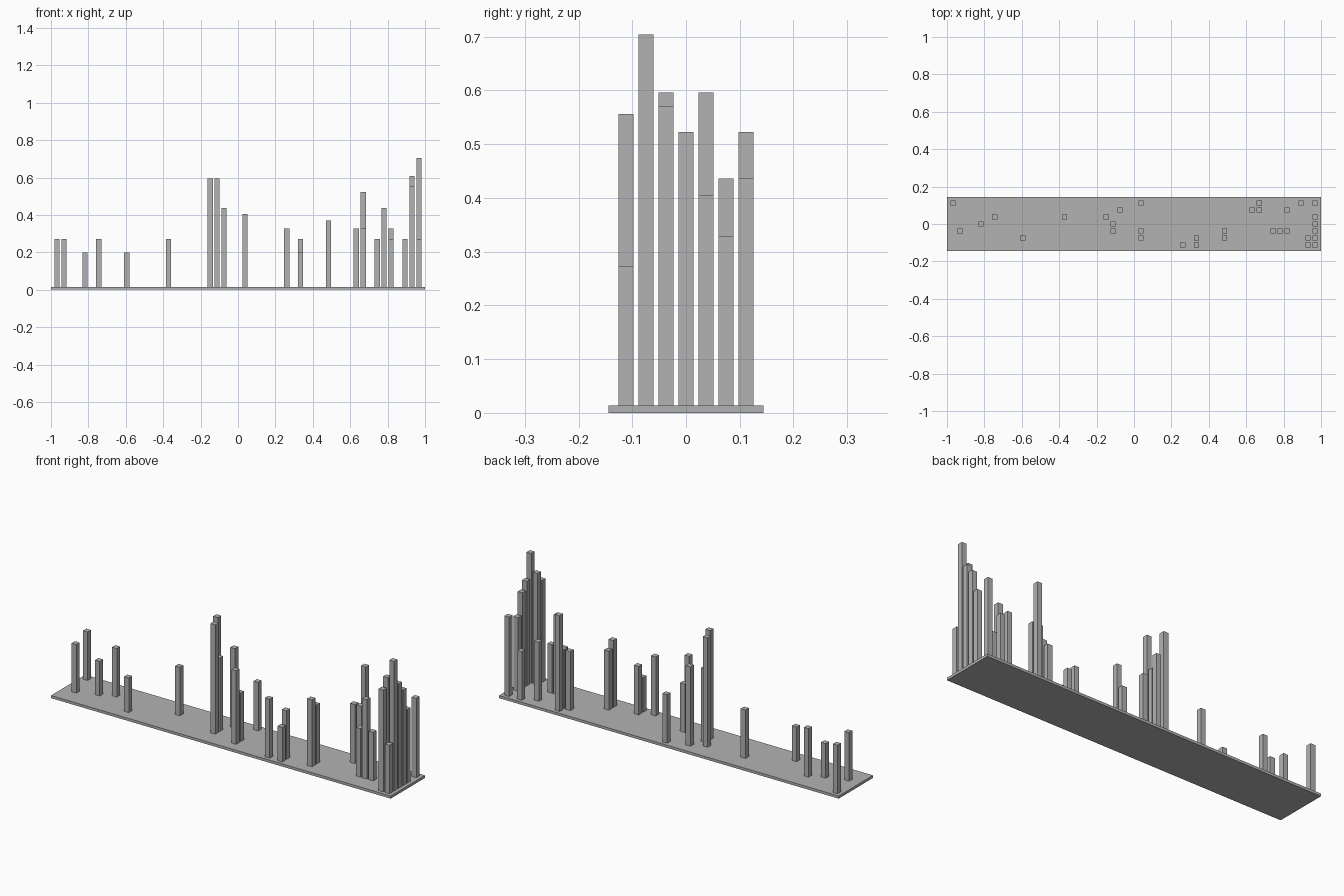
import bpy
import bmesh
from mathutils import Matrix, Vector

default_cube = bpy.data.objects.get("Cube")
if default_cube:
    bpy.data.objects.remove(default_cube, do_unlink=True)

# One plain grey for the whole model
grey = bpy.data.materials.new("plain grey")
grey.use_nodes = True
colour = (0.448, 0.448, 0.448, 1.0)
grey.diffuse_color = colour
grey.node_tree.nodes["Principled BSDF"].inputs["Base Color"].default_value = colour

CELL = 0.0372        # spacing of the grid the bars stand on
BAR_WIDTH = 0.028
PLATE_HEIGHT = 0.014


def add_box(name, size, bottom_centre):
    """Flat-sided box placed by the centre of its bottom face."""
    bm = bmesh.new()
    bmesh.ops.create_cube(bm, size=1.0)
    bmesh.ops.scale(bm, vec=Vector(size), verts=bm.verts)
    offset = Vector(bottom_centre) + Vector((0, 0, size[2] / 2))
    bmesh.ops.transform(bm, matrix=Matrix.Translation(offset), verts=bm.verts)
    mesh = bpy.data.meshes.new(name)
    bm.to_mesh(mesh)
    bm.free()
    mesh.materials.append(grey)
    obj = bpy.data.objects.new(name, mesh)
    bpy.context.collection.objects.link(obj)
    return obj


# Long thin base: one row of cells per week, one column per day
add_box("base_plate", (2.0, 0.288, PLATE_HEIGHT), (0, 0, 0))

# Bar top height -> grid cells (column along x, row along y) counted from the centre
bars_by_height = {
    0.198: [(-22, 0), (-16, -2), (9, -3)],
    0.272: [(-26, 3), (-25, -1), (-20, 1), (-10, 1), (1, 3), (1, -1),
            (9, -2), (20, -1), (22, -1), (24, 3), (26, -3)],
    0.328: [(7, -3), (13, -1), (17, 2), (18, 2), (22, 2)],
    0.37: [(13, -2)],
    0.405: [(-3, 0), (1, -2), (26, 1)],
    0.436: [(-2, 2), (21, -1), (26, 3)],
    0.523: [(18, 3), (26, 0)],
    0.556: [(25, -3)],
    0.57: [(26, -1)],
    0.596: [(-4, 1), (-3, -1)],
    0.607: [(25, -2)],
    0.704: [(26, -2)],
}

# Square bars standing on the plate
for top, cells in bars_by_height.items():
    for column, row in cells:
        add_box("bar", (BAR_WIDTH, BAR_WIDTH, top - PLATE_HEIGHT),
                (column * CELL, row * CELL, PLATE_HEIGHT))
